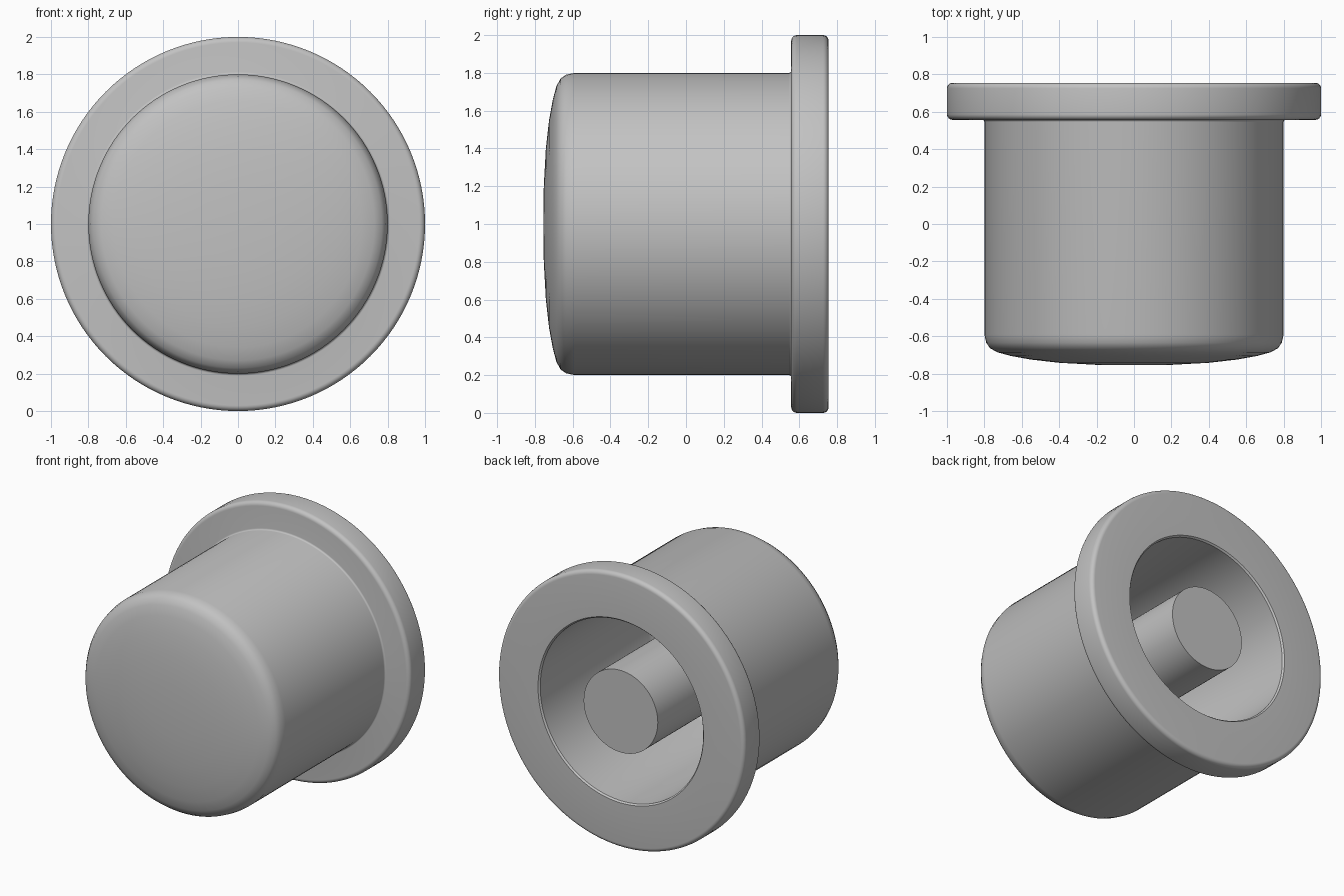
import bpy
import bmesh
from math import radians, sin, cos, pi
from mathutils import Matrix, Vector

cube = bpy.data.objects.get("Cube")
if cube:
    bpy.data.objects.remove(cube, do_unlink=True)

SEGMENTS = 128
CENTRE = Vector((0, 0, 1))

grey = bpy.data.materials.new("plain grey")
grey.use_nodes = True
colour = (0.54, 0.54, 0.54, 1)
grey.diffuse_color = colour
grey.node_tree.nodes["Principled BSDF"].inputs["Base Color"].default_value = colour


def arc(r, y, radius, start, end, steps=6):
    """Rounded corner in the (radius, y) profile plane, angles in degrees."""
    angles = [radians(start + (end - start) * i / steps) for i in range(steps + 1)]
    return [(r + radius * cos(a), y + radius * sin(a)) for a in angles]


def lathe(name, profile):
    """Spin a (radius, y) profile that starts and ends on the y axis."""
    bm = bmesh.new()
    verts = [bm.verts.new((r, y, 0)) for r, y in profile]
    edges = [bm.edges.new(pair) for pair in zip(verts, verts[1:])]
    bmesh.ops.spin(bm, geom=verts + edges, cent=(0, 0, 0), axis=(0, 1, 0),
                   angle=2 * pi, steps=SEGMENTS, use_merge=True)
    bmesh.ops.remove_doubles(bm, verts=bm.verts, dist=0.0001)
    bmesh.ops.recalc_face_normals(bm, faces=bm.faces)
    bmesh.ops.transform(bm, matrix=Matrix.Translation(CENTRE), verts=bm.verts)
    mesh = bpy.data.meshes.new(name)
    bm.to_mesh(mesh)
    bm.free()
    mesh.materials.append(grey)
    obj = bpy.data.objects.new(name, mesh)
    bpy.context.collection.objects.link(obj)
    bpy.ops.object.select_all(action="DESELECT")
    obj.select_set(True)
    bpy.context.view_layer.objects.active = obj
    bpy.ops.object.shade_smooth_by_angle(angle=radians(32))
    return obj


# Hollow cap: domed front, straight wall, rounded flange, deep bore
FRONT, BACK, FLANGE = -0.755, 0.755, 0.557
dome = [(0, FRONT), (0.2, -0.753), (0.4, -0.742), (0.55, -0.725), (0.66, -0.705),
        (0.73, -0.686), (0.77, -0.664), (0.79, -0.635), (0.8, -0.59)]
wall_foot = arc(0.812, FLANGE - 0.012, 0.012, 180, 90, 4)
flange = (arc(0.97, FLANGE + 0.03, 0.03, -90, 0)
          + arc(0.97, BACK - 0.03, 0.03, 0, 90))
bore = ([(0.67, BACK), (0.66, BACK - 0.012)]
        + arc(0.56, -0.5, 0.1, 0, -90) + [(0, -0.6)])
lathe("hollow_cap", dome + wall_foot + flange + bore)

# Centre pin, rising from the bore floor to the flange face
lathe("centre_pin", [(0, -0.62), (0.3, -0.62), (0.3, BACK), (0, BACK)])
